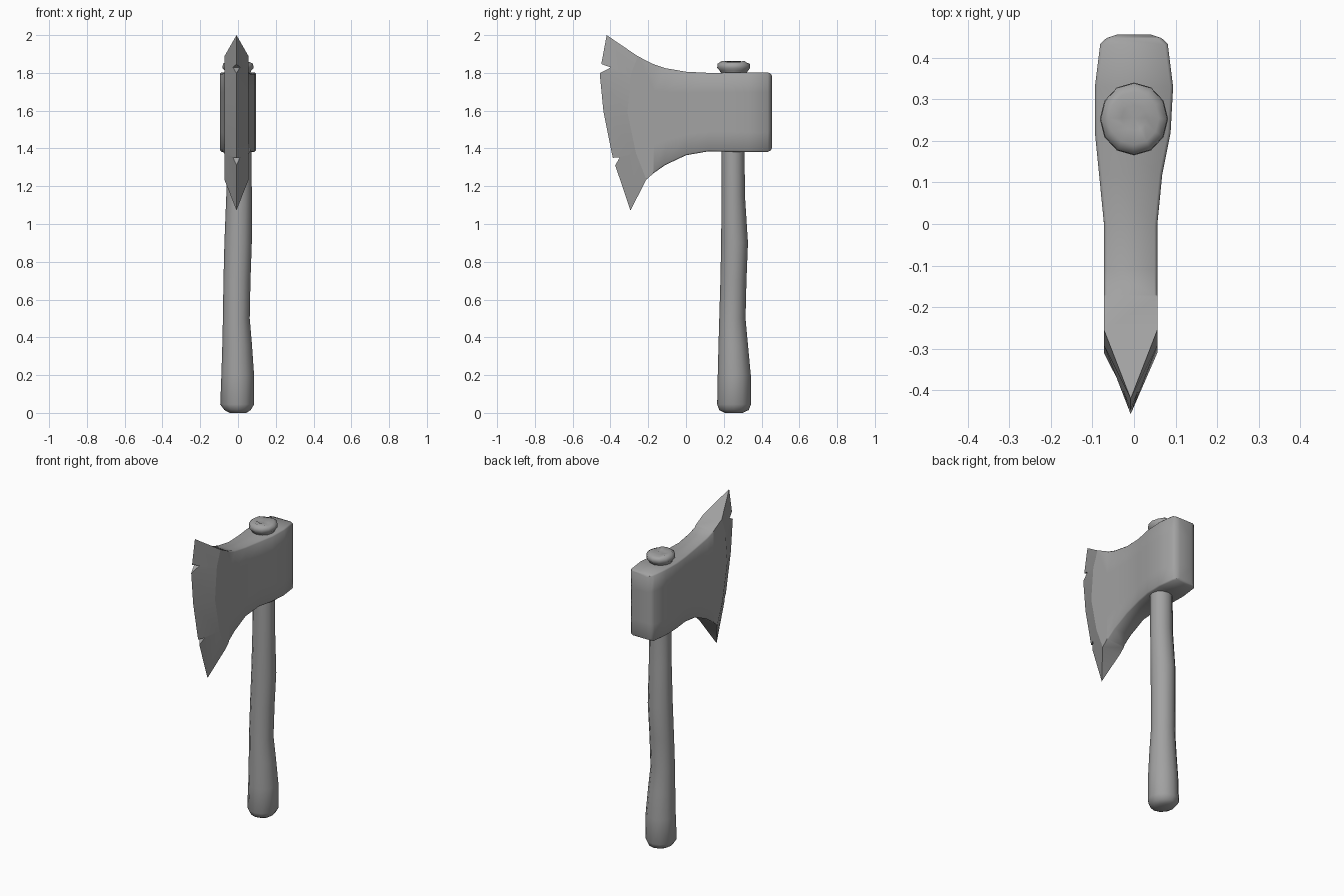
import bpy, bmesh, math, random
from mathutils import Vector

if "Cube" in bpy.data.objects:
    bpy.data.objects.remove(bpy.data.objects["Cube"])

random.seed(3)
grey = bpy.data.materials.new("dark_grey")
grey.diffuse_color = (0.36, 0.36, 0.36, 1)
grey.use_nodes = True
grey.node_tree.nodes["Principled BSDF"].inputs["Base Color"].default_value = grey.diffuse_color


def smooth(ob, angle):
    bpy.ops.object.select_all(action='DESELECT')
    ob.select_set(True)
    bpy.context.view_layer.objects.active = ob
    bpy.ops.object.shade_smooth_by_angle(angle=math.radians(angle))


def finish(bm, name):
    bmesh.ops.recalc_face_normals(bm, faces=bm.faces)
    me = bpy.data.meshes.new(name)
    bm.to_mesh(me)
    bm.free()
    me.materials.append(grey)
    ob = bpy.data.objects.new(name, me)
    bpy.context.collection.objects.link(ob)
    return ob


def skin(bm, rings):
    """Bridge closed rings of points, leaving both ends open."""
    loops = [[bm.verts.new(p) for p in r] for r in rings]
    n = len(loops[0])
    for a, b in zip(loops, loops[1:]):
        for i in range(n):
            j = (i + 1) % n
            bm.faces.new((a[i], a[j], b[j], b[i]))
    return loops


def turned(name, sections, jitter=0.0, sides=12):
    """Loft of elliptical sections given as z, xmin, xmax, ymin, ymax."""
    bm = bmesh.new()
    rings = []
    for k, (z, x0, x1, y0, y1) in enumerate(sections):
        j = jitter if k >= len(sections) - 2 else 0
        rings.append([Vector(((x0 + x1) / 2 + (x1 - x0) / 2 * math.cos(a),
                              (y0 + y1) / 2 + (y1 - y0) / 2 * math.sin(a),
                              z + random.uniform(-j, 0)))
                      for a in (math.tau * i / sides for i in range(sides))])
    loops = skin(bm, rings)
    for loop in (loops[0], loops[-1]):
        bmesh.ops.poke(bm, faces=[bm.faces.new(loop)])
    smooth(finish(bm, name), 60)


# Handle: slightly curved wooden shaft running up into the head
turned("handle", [
    (0.00, -.045, .045, .205, .300),
    (0.015, -.072, .067, .176, .332),
    (0.045, -.094, .086, .165, .344),
    (0.20, -.088, .085, .168, .343),
    (0.36, -.083, .074, .172, .328),
    (0.50, -.080, .062, .176, .315),
    (0.70, -.077, .066, .182, .320),
    (0.90, -.072, .073, .186, .328),
    (1.15, -.062, .073, .188, .312),
    (1.38, -.060, .072, .188, .310),
    (1.81, -.060, .060, .188, .312)])

# Rounded, lumpy end of the shaft above the head
turned("handle_knob", [
    (1.790, -.063, .063, .190, .316),
    (1.812, -.070, .070, .178, .328),
    (1.825, -.082, .082, .165, .340),
    (1.848, -.080, .080, .167, .338),
    (1.864, -.060, .060, .190, .318),
    (1.862, -.030, .030, .225, .285)], jitter=0.010)

# Axe head: stations along y, each with centre x, half width, top and bottom
CX = -0.008
ROWS = 5
stations = [(.455, 0, .042, 1.785, 1.40), (.447, 0, .066, 1.797, 1.388),
            (.433, 0, .081, 1.803, 1.381), (.33, 0, .094, 1.803, 1.381),
            (.22, -.003, .091, 1.801, 1.383), (.12, -.008, .076, 1.80, 1.385),
            (0, CX, .064, 1.806, 1.364), (-.11, CX, .064, 1.825, 1.312),
            (-.17, CX, .064, 1.845, 1.27)]
columns = []
for y, cx, w, top, bot in stations:
    columns.append((cx, w, [(y, top + (bot - top) * i / (ROWS - 1)) for i in range(ROWS)]))
# curved line where the ground bevel starts
columns.append((CX, .064, [(-.255, 1.888), (-.292, 1.79), (-.31, 1.59),
                           (-.265, 1.375), (-.21, 1.235)]))
edge = [(-.42, 2.0), (-.457, 1.80), (-.437, 1.595), (-.387, 1.347), (-.294, 1.072)]

bm = bmesh.new()
loops = skin(bm, [[(cx + w, y, z) for y, z in c] + [(cx - w, y, z) for y, z in reversed(c)]
                  for cx, w, c in columns])
bm.faces.new(loops[0])
last = loops[-1]
tip = [bm.verts.new((CX, y, z)) for y, z in edge]
for side in (last[:ROWS], last[ROWS:][::-1]):
    for i in range(ROWS - 1):
        bm.faces.new((side[i], side[i + 1], tip[i + 1], tip[i]))
        bm.edges.get((side[i], side[i + 1])).smooth = False
bm.faces.new((last[0], last[-1], tip[0]))
bm.faces.new((last[ROWS - 1], last[ROWS], tip[-1]))
# softened long rims of the cheeks
rims = [bm.edges.get((a[i], b[i])) for a, b in zip(loops[1:-2], loops[2:-1])
        for i in (0, ROWS - 1, ROWS, 2 * ROWS - 1)]
bmesh.ops.recalc_face_normals(bm, faces=bm.faces)
bmesh.ops.bevel(bm, geom=rims, offset=.007, segments=1, profile=.5, affect='EDGES')
head = finish(bm, "axe_head")

# Two nicks cut into the blade edge
nicks = [[(-.50, 1.865), (-.398, 1.829), (-.50, 1.775)],
         [(-.43, 1.347), (-.350, 1.353), (-.405, 1.26)]]
bm = bmesh.new()
for tri in nicks:
    a, b = skin(bm, [[(x, y, z) for y, z in tri] for x in (-.2, .2)])
    bm.faces.new(a)
    bm.faces.new(b)
cutter = finish(bm, "nick_cutter")
cutter.hide_render = True
mod = head.modifiers.new("nicks", 'BOOLEAN')
mod.operation = 'DIFFERENCE'
mod.solver = 'EXACT'
mod.object = cutter
bpy.context.view_layer.objects.active = head
bpy.ops.object.modifier_apply(modifier="nicks")
bpy.data.objects.remove(cutter)
smooth(head, 50)
